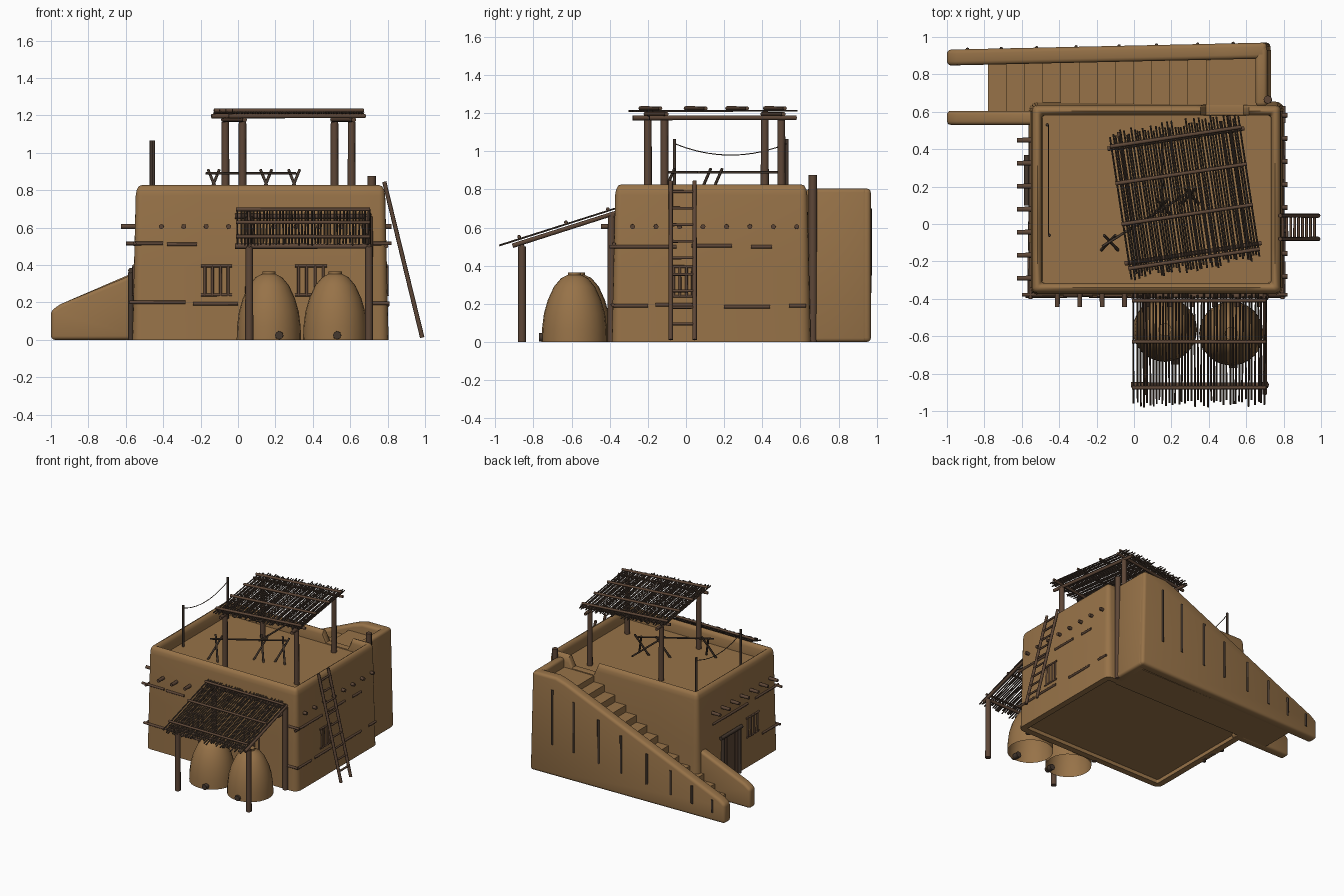
import bpy, bmesh, math, random
from mathutils import Vector, Matrix

random.seed(4)
cube = bpy.data.objects.get("Cube")
if cube:
    bpy.data.objects.remove(cube, do_unlink=True)


def material(name, rgb):
    m = bpy.data.materials.new(name)
    m.use_nodes = True
    m.diffuse_color = (*rgb, 1)
    bsdf = next(n for n in m.node_tree.nodes if n.type == 'BSDF_PRINCIPLED')
    bsdf.inputs["Base Color"].default_value = (*rgb, 1)
    bsdf.inputs["Roughness"].default_value = 0.9
    return m


ADOBE = material("adobe", (0.31, 0.17, 0.065))
WOOD = material("weathered wood", (0.11, 0.062, 0.038))
TWIG = material("dark twigs", (0.06, 0.04, 0.028))


def finish(name, bm, mat, bevel=0.0):
    bmesh.ops.recalc_face_normals(bm, faces=bm.faces)
    mesh = bpy.data.meshes.new(name)
    bm.to_mesh(mesh)
    bm.free()
    ob = bpy.data.objects.new(name, mesh)
    bpy.context.scene.collection.objects.link(ob)
    mesh.materials.append(mat)
    bpy.ops.object.select_all(action='DESELECT')
    ob.select_set(True)
    bpy.context.view_layer.objects.active = ob
    if bevel:
        mod = ob.modifiers.new("Soft edges", 'BEVEL')
        mod.width, mod.segments = bevel, 3
        bpy.ops.object.modifier_apply(modifier=mod.name)
    bpy.ops.object.shade_smooth_by_angle(angle=math.radians(50))


def rod(bm, p, q, r, sides=8):
    p, q = Vector(p), Vector(q)
    rot = (q - p).to_track_quat('Z', 'Y').to_matrix().to_4x4()
    bmesh.ops.create_cone(bm, cap_ends=True, segments=sides, radius1=r, radius2=r * 0.92,
                          depth=(q - p).length, matrix=Matrix.Translation((p + q) / 2) @ rot)


def rods(name, segments, r, mat=WOOD, sides=8, matrix=None):
    bm = bmesh.new()
    for p, q in segments:
        rod(bm, p, q, r, sides)
    if matrix:
        bm.transform(matrix)
    finish(name, bm, mat)


def prism(name, profile, y0, y1, shear=0.0, bevel=0.0):
    bm = bmesh.new()
    face = bm.faces.new([bm.verts.new((x, y0, z)) for x, z in profile])
    new = bmesh.ops.extrude_face_region(bm, geom=[face])["geom"]
    bmesh.ops.translate(bm, vec=(0, y1 - y0, 0),
                        verts=[v for v in new if isinstance(v, bmesh.types.BMVert)])
    for v in bm.verts:
        v.co.y += shear * (v.co.x - 0.72)
    finish(name, bm, ADOBE, bevel)


# House: stacked rounded rectangles, over the parapet and down to the sunken roof
MID, HALF = Vector((0.12, 0.1325)), Vector((0.685, 0.522))


def ring(bm, inset, z):
    r = max(0.05 - inset, 0.012)
    verts = []
    for k in range(4):
        sx, sy = ((1, 1), (-1, 1), (-1, -1), (1, -1))[k]
        for i in range(5):
            a = math.pi / 2 * (k + i / 4)
            verts.append(bm.verts.new((MID.x + sx * (HALF.x - inset - r) + r * math.cos(a),
                                       MID.y + sy * (HALF.y - inset - r) + r * math.sin(a), z)))
    return verts


bm = bmesh.new()
rings = [ring(bm, i, z) for i, z in (
    (0.05, 0.03), (0.05, 0), (0, 0), (0.006, 0.25), (0.009, 0.39), (0.018, 0.77), (0.023, 0.8),
    (0.034, 0.82), (0.05, 0.827), (0.064, 0.818), (0.073, 0.795), (0.075, 0.73))]
for a, b in zip(rings, rings[1:]):
    for i in range(len(a)):
        j = (i + 1) % len(a)
        bm.faces.new((a[i], a[j], b[j], b[i]))
bm.faces.new(rings[0])
bm.faces.new(rings[-1])

# Window recesses and the roof entry, cut along straight lines
cuts = [(x, 0) for x in (-0.17, -0.06, 0.33, 0.45, 0.355, 0.385, 0.585, 0.615)]
cuts += [(y, 1) for y in (-0.12, 0, -0.06, 0.03)]
for value, axis in cuts:
    co, no = Vector(), Vector()
    co[axis], no[axis] = value, 1
    bmesh.ops.bisect_plane(bm, geom=bm.verts[:] + bm.edges[:] + bm.faces[:], plane_co=co, plane_no=no)
for inward, axis, lo, hi in (((0, 0.1, 0), 0, -0.17, -0.06), ((0, 0.1, 0), 0, 0.33, 0.45),
                             ((-0.1, 0, 0), 1, -0.06, 0.03), ((0.1, 0, 0), 1, -0.12, 0)):
    inward = Vector(inward)
    bm.normal_update()
    pane = []
    for f in bm.faces:
        c = f.calc_center_median()
        outside = (c.xy - MID).dot(inward.xy) < -0.04
        if outside and 0.25 < c.z < 0.39 and lo < c[axis] < hi and abs(f.normal.dot(inward)) > 0.09:
            pane.append(f)
    new = bmesh.ops.extrude_face_region(bm, geom=pane)["geom"]
    bmesh.ops.translate(bm, vec=inward, verts=[v for v in new if isinstance(v, bmesh.types.BMVert)])
for v in bm.verts:
    if v.co.z > 0.74 and v.co.y > 0.5 and 0.38 < v.co.x < 0.59:
        v.co.z = 0.735 + 0.05 * (v.co.z - 0.77)
finish("house", bm, ADOBE)


# Window frames with bars; origin at the window centre, facing along the given angle
def window(name, x, y, angle, half):
    segs = [((-half - 0.02, 0, z), (half + 0.02, 0, z)) for z in (0.24, 0.395)]
    segs += [((half * k, 0, 0.235), (half * k, 0, 0.4)) for k in (-1, -0.35, 0.35, 1)]
    m = Matrix.Translation((x, y, 0)) @ Matrix.Rotation(angle, 4, 'Z')
    rods(name, segs, 0.008, matrix=m)


window("front_window_right", -0.115, -0.383, 0, 0.062)
window("front_window_left", 0.39, -0.383, 0, 0.066)
window("left_window", 0.798, -0.015, math.pi / 2, 0.05)
window("right_window", -0.558, -0.06, math.pi / 2, 0.062)

# Door of upright planks in a pole frame
bm = bmesh.new()
for i in range(4):
    plank = Matrix.Translation((-0.555, 0.164 + i * 0.0475, 0.185)) @ Matrix.Diagonal((0.03, 0.044, 0.37, 1))
    bmesh.ops.create_cube(bm, size=1, matrix=plank)
finish("door", bm, WOOD)
rods("door_frame", [((-0.573, 0.13, 0), (-0.573, 0.13, 0.36)), ((-0.573, 0.34, 0), (-0.573, 0.34, 0.36)),
                    ((-0.573, 0.1, 0.37), (-0.573, 0.37, 0.37))], 0.015, TWIG)

# Roof beam ends
ends = []
for i in range(8):
    y = -0.28 + i * 0.123
    ends.append(((0.7, y, 0.605), (0.82, y, 0.605)))
    if y < 0.5:
        ends.append(((-0.5, y - 0.01, 0.605), (-0.625, y - 0.01, 0.605)))
for i in range(10):
    x = -0.41 + i * 0.12
    ends.append(((x, -0.3, 0.605), (x, -0.445, 0.605)))
rods("roof_beam_ends", ends, 0.014)

# Poles half buried in the walls
buried = []
for a, b, z in ((-0.6, -0.4, 0.515), (-0.38, -0.22, 0.51), (0.72, 0.82, 0.515),
                (-0.58, -0.28, 0.2), (-0.24, 0.0, 0.193), (0.72, 0.81, 0.195)):
    y = MID.y - HALF.y + 0.023 * z
    buried.append(((a, y, z), (b, y, z)))
for side, a, b, z in ((1, -0.4, -0.05, 0.5), (1, 0.03, 0.24, 0.505), (1, 0.34, 0.45, 0.5),
                      (1, -0.38, -0.2, 0.19), (1, -0.16, 0.05, 0.195), (1, 0.2, 0.44, 0.185),
                      (1, 0.54, 0.63, 0.19), (-1, -0.4, -0.1, 0.515), (-1, 0.0, 0.45, 0.51),
                      (-1, -0.38, -0.18, 0.2)):
    x = MID.x + side * (HALF.x - 0.023 * z)
    buried.append(((x, a, z), (x, b, z)))
rods("buried_wall_poles", buried, 0.01)

# Rear staircase: outer wall, low inner wall, end wall and steps
prism("stair_outer_wall", [(-1, 0), (-1, 0.155), (-0.95, 0.19), (0.42, 0.78), (0.5, 0.805),
                           (0.71, 0.805), (0.73, 0)], 0.885, 0.97, 0.022, 0.022)
prism("stair_inner_wall", [(-1, 0), (-1, 0.155), (-0.95, 0.19), (-0.5, 0.375), (-0.5, 0)],
      0.53, 0.605, 0, 0.02)
prism("stair_end_wall", [(0.65, 0), (0.65, 0.805), (0.712, 0.805), (0.732, 0)], 0.63, 0.95, 0, 0.02)
steps = [(-0.78, 0)]
for i in range(12):
    x, z = -0.78 + i * 0.097, 0.065 + i * 0.056
    steps += [(x, z), (x + 0.097, z)]
steps += [(steps[-1][0], 0.728), (0.68, 0.728), (0.68, 0)]
prism("stair_steps", steps, 0.595, 0.89)
studs = []
for x in (0.53, 0.34, 0.12, -0.08, -0.31, -0.52, -0.71, -0.89):
    t = min(0.8, 0.18 + 0.43 * (x + 0.97))
    y = 0.97 + 0.022 * (x - 0.72)
    studs.append(((x, y, t * 0.9 - 0.02), (x, y, t * 0.32)))
rods("stair_wall_studs", studs, 0.009, TWIG)
rods("stair_corner_post", [((0.715, 0.665, 0), (0.715, 0.665, 0.875))], 0.024)

# Ladder
foot, head = Vector((0.985, 0, 0.012)), Vector((0.782, 0, 0.845))
sides = [Vector((0, y, 0)) for y in (-0.08, 0.045)]
rods("ladder_rails", [(foot + s, head + s) for s in sides], 0.012)
rods("ladder_rungs", [(foot.lerp(head, t) + sides[0], foot.lerp(head, t) + sides[1])
                      for t in [0.1 + 0.104 * i for i in range(9)]], 0.008)


# Brush roof: thin sticks side by side, running along y at a slope
def brush(name, x0, x1, count, y0, y1, z0, z1, matrix=None):
    segs = []
    for i in range(count):
        x = x0 + (x1 - x0) * i / (count - 1)
        a, b = random.uniform(-0.02, 0.025), random.uniform(-0.025, 0.02)
        slope = (z1 - z0) / (y1 - y0)
        segs.append(((x + random.uniform(-0.004, 0.004), y0 + a, z0 + a * slope),
                     (x + random.uniform(-0.004, 0.004), y1 + b, z1 + b * slope)))
    rods(name, segs, 0.0055, TWIG, 5, matrix)


# Roof shelter, turned slightly
turn = Matrix.Translation((0.27, 0.15, 0)) @ Matrix.Rotation(math.radians(8.5), 4, 'Z')
rods("shelter_posts", [((u, v, 0.72), (u, v, 1.165)) for u in (-0.295, 0.295) for v in (-0.31, 0.31)],
     0.022, matrix=turn)
rods("shelter_side_beams", [((u, -0.39, 1.176), (u, 0.39, 1.176)) for u in (-0.295, 0.295)],
     0.013, matrix=turn)
rods("shelter_cross_beams", [((-0.37, v, 1.196), (0.37, v, 1.196)) for v in (-0.31, 0.31)],
     0.012, matrix=turn)
brush("shelter_brush", -0.345, 0.345, 48, -0.39, 0.39, 1.212, 1.212, turn)
rods("shelter_battens", [((-0.355, v, 1.226), (0.355, v, 1.226)) for v in (-0.34, -0.1, 0.12, 0.32)],
     0.011, matrix=turn)

# Front lean-to
rods("lean_to_posts", [((x, y, 0), (x, y, z)) for x in (0.06, 0.7)
                       for y, z in ((-0.86, 0.5), (-0.39, 0.66))], 0.022)
rods("lean_to_beams", [((-0.015, y, z), (0.715, y, z)) for y, z in ((-0.86, 0.5), (-0.385, 0.66))], 0.014)
rods("lean_to_rafters", [((x, -0.91, 0.505), (x, -0.37, 0.677)) for x in (0.06, 0.7)], 0.012)
brush("lean_to_brush", 0.0, 0.7, 42, -0.96, -0.37, 0.512, 0.7)
rods("lean_to_battens", [((-0.01, y, z), (0.705, y, z))
                         for y, z in ((-0.875, 0.552), (-0.63, 0.628), (-0.41, 0.697))], 0.01)

# Beehive ovens: open-bottomed domes with a cap and a plugged vent
for side, cx, cy, vx in (("right", 0.165, -0.565, 0.22), ("left", 0.52, -0.585, 0.53)):
    bm = bmesh.new()
    shape = [(0.172, 0), (0.17, 0.07), (0.16, 0.15), (0.14, 0.22), (0.108, 0.29), (0.07, 0.335), (0.035, 0.352),
             (0.035, 0.365), (0, 0.365)]
    loop = [bm.verts.new((r, 0, z)) for r, z in shape]
    edges = [bm.edges.new(pair) for pair in zip(loop, loop[1:])]
    bmesh.ops.spin(bm, geom=loop + edges, cent=(0, 0, 0), axis=(0, 0, 1),
                   angle=math.tau, steps=24)
    bmesh.ops.remove_doubles(bm, verts=bm.verts, dist=0.0005)
    bm.transform(Matrix.Translation((cx, cy, 0)))
    finish(side + "_oven", bm, ADOBE)
    rods(side + "_oven_plug", [((vx, cy - 0.12, 0.024), (vx, cy - 0.185, 0.024))], 0.024, TWIG)

# Clothes line with a sagging cord
rods("line_poles", [((x, y, 0.72), (x, y, 1.065)) for x, y in ((-0.452, -0.06), (-0.464, 0.53))], 0.009, TWIG)
cord = [(-0.458, -0.06 + 0.059 * i, 0.98 + 0.06 * ((i - 5) / 5) ** 2) for i in range(11)]
rods("line_cord", list(zip(cord, cord[1:])), 0.003, TWIG, 5)

# Drying racks: crossed legs carrying poles
legs = []
for x, y in ((-0.13, -0.1), (0.15, 0.09), (0.3, 0.15)):
    for s in (-1, 1):
        legs.append(((x - 0.045 * s, y - 0.04, 0.725), (x + 0.03 * s, y + 0.04, 0.91)))
rods("rack_legs", legs, 0.008, TWIG)
rods("rack_poles", [((-0.17, -0.12, 0.89), (0.31, 0.18, 0.89)), ((0.15, 0.06, 0.89), (0.15, 0.48, 0.89))],
     0.007, TWIG)
